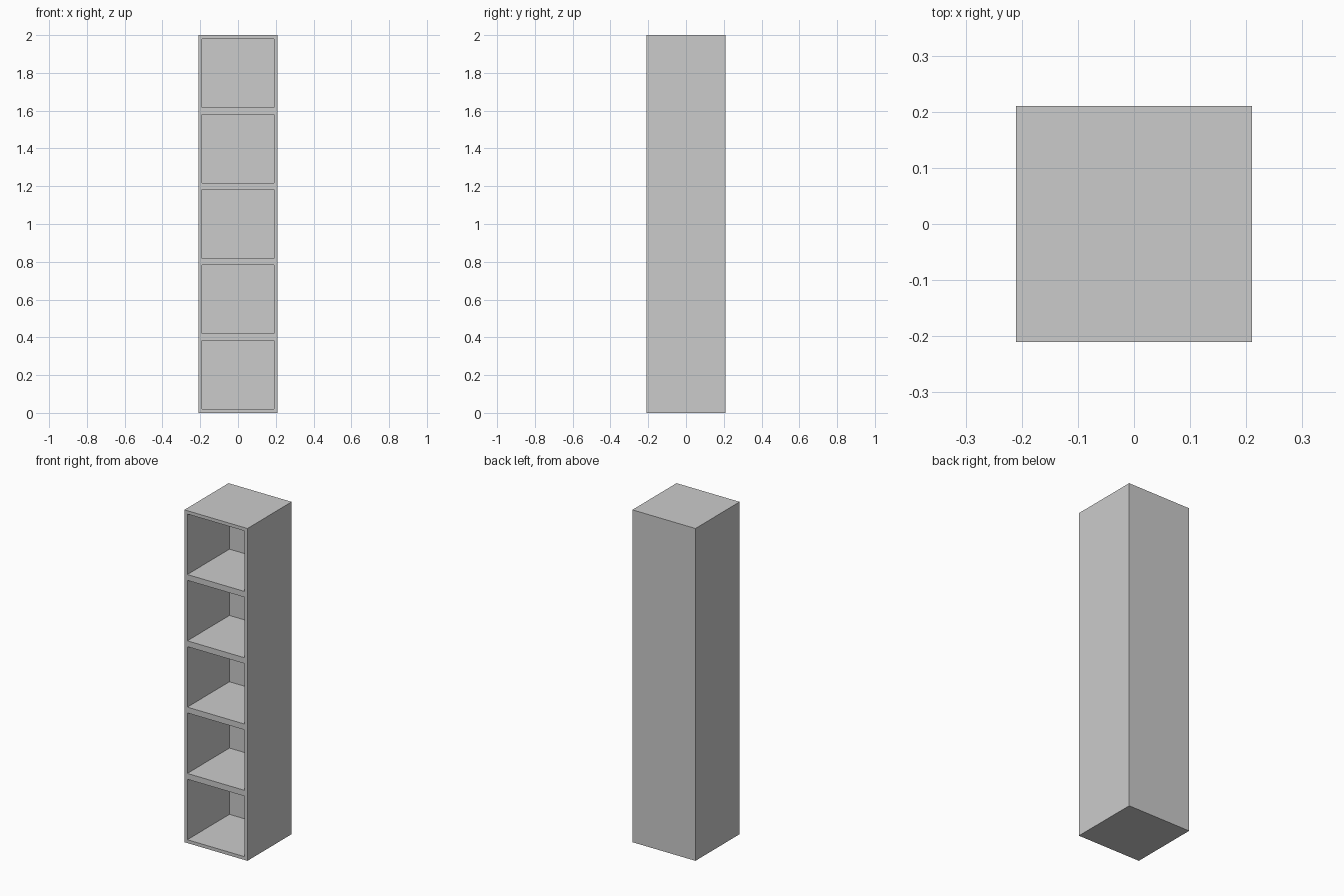
import bpy

if "Cube" in bpy.data.objects:
    bpy.data.objects.remove(bpy.data.objects["Cube"])

W, H = 0.42, 2.0            # outer width/depth and height
WALL, OPEN_H, PITCH, COUNT = 0.02, 0.364, 0.399, 5


def box(name, x, y, z):
    """Box from (min, max) ranges on each axis."""
    verts = [(a, b, c) for a in x for b in y for c in z]
    faces = [(0, 1, 3, 2), (4, 6, 7, 5), (0, 4, 5, 1),
             (2, 3, 7, 6), (0, 2, 6, 4), (1, 5, 7, 3)]
    mesh = bpy.data.meshes.new(name)
    mesh.from_pydata(verts, [], faces)
    obj = bpy.data.objects.new(name, mesh)
    bpy.context.collection.objects.link(obj)
    return obj


# Solid tower
h = W / 2
shelf_unit = box("shelf_unit", (-h, h), (-h, h), (0, H))

# Five front-open compartments, repeated up the height
z0 = H / 2 - PITCH * (COUNT - 1) / 2 - OPEN_H / 2
cutter = box("compartment_cutter", (-h + WALL, h - WALL),
             (-h - 0.1, h - WALL), (z0, z0 + OPEN_H))
arr = cutter.modifiers.new("repeat", 'ARRAY')
arr.count = COUNT
arr.use_relative_offset = False
arr.use_constant_offset = True
arr.constant_offset_displace = (0, 0, PITCH)
cutter.hide_render = True
cutter.display_type = 'WIRE'

cut = shelf_unit.modifiers.new("compartments", 'BOOLEAN')
cut.operation = 'DIFFERENCE'
cut.solver = 'EXACT'
cut.object = cutter
